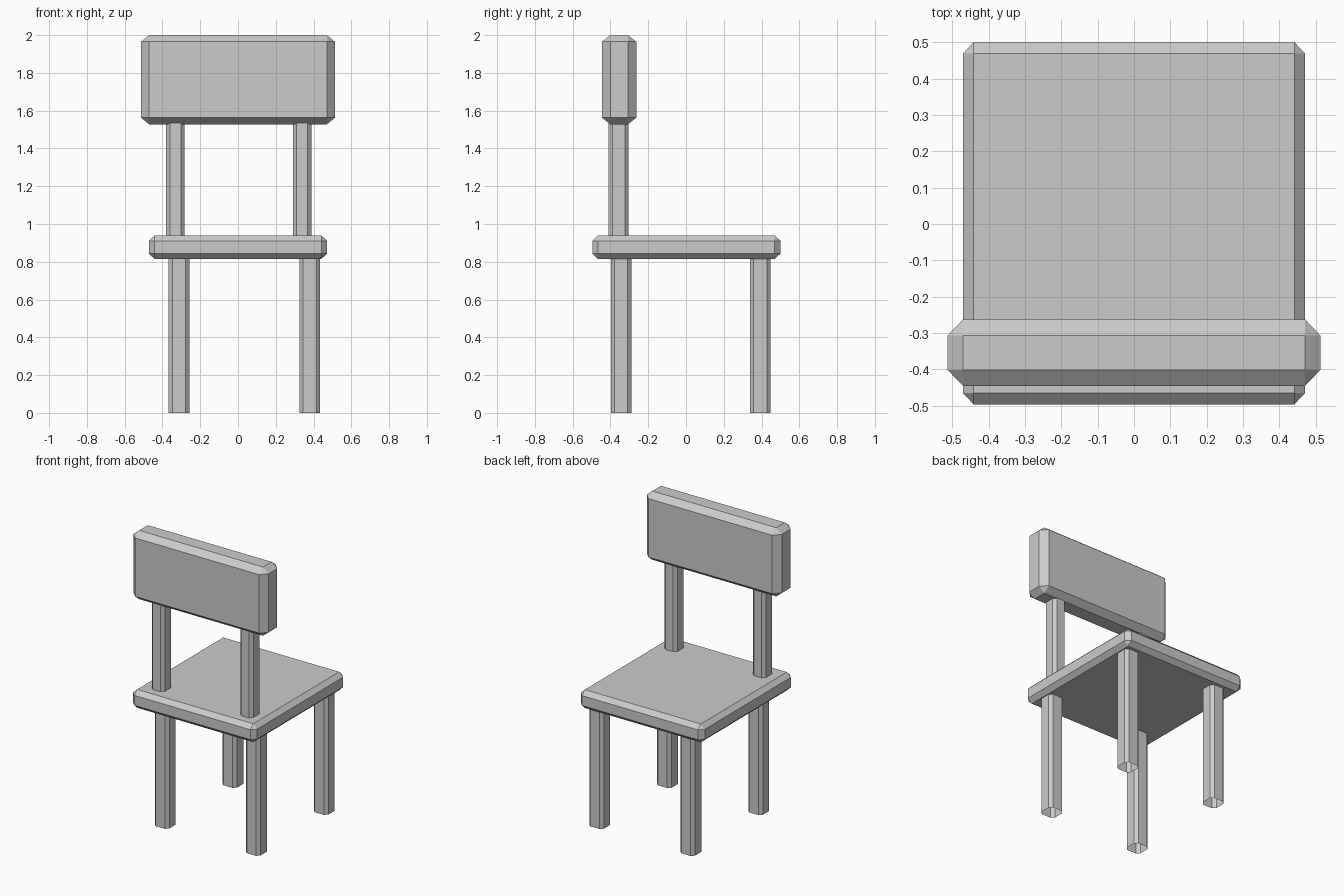
import bpy
import bmesh
from mathutils import Matrix

if "Cube" in bpy.data.objects:
    bpy.data.objects.remove(bpy.data.objects["Cube"])


def finish(bm, name):
    bmesh.ops.recalc_face_normals(bm, faces=bm.faces)
    mesh = bpy.data.meshes.new(name)
    bm.to_mesh(mesh)
    bm.free()
    obj = bpy.data.objects.new(name, mesh)
    bpy.context.collection.objects.link(obj)
    return obj


def chamfered_box(name, lo, hi, inset):
    """Box with flat chamfers; inset is the chamfer width along each axis."""
    bm = bmesh.new()
    bmesh.ops.create_cube(bm, size=1)
    unit = [(h - l) / i for l, h, i in zip(lo, hi, inset)]
    bmesh.ops.scale(bm, vec=unit, verts=bm.verts)
    bmesh.ops.bevel(bm, geom=bm.edges[:], offset=1, segments=1,
                    affect='EDGES', clamp_overlap=False)
    bmesh.ops.scale(bm, vec=inset, verts=bm.verts)
    centre = [(l + h) / 2 for l, h in zip(lo, hi)]
    bmesh.ops.transform(bm, matrix=Matrix.Translation(centre), verts=bm.verts)
    return finish(bm, name)


def post(name, x, y, wx, wy, z0, z1, c=0.02):
    """Open-ended square post with chamfered vertical edges."""
    a, b = wx / 2, wy / 2
    outline = [(a, -b + c), (a, b - c), (a - c, b), (c - a, b),
               (-a, b - c), (-a, c - b), (c - a, -b), (a - c, -b)]
    bm = bmesh.new()
    rings = [[bm.verts.new((x + u, y + v, z)) for u, v in outline]
             for z in (z0, z1)]
    for i in range(8):
        j = (i + 1) % 8
        bm.faces.new((rings[0][i], rings[0][j], rings[1][j], rings[1][i]))
    return finish(bm, name)


# Seat and backrest
chamfered_box("seat", (-0.471, -0.496, 0.814), (0.471, 0.5, 0.94),
              (0.03, 0.031, 0.029))
chamfered_box("backrest", (-0.513, -0.445, 1.528), (0.513, -0.263, 2.0),
              (0.042, 0.044, 0.035))

# Legs and backrest posts
for side, leg_x, post_x in (("left", -0.313, -0.332), ("right", 0.38, 0.34)):
    post("front_leg_" + side, leg_x, -0.343, 0.11, 0.109, 0.0, 0.82)
    post("rear_leg_" + side, leg_x, 0.393, 0.11, 0.109, 0.0, 0.82)
    post("back_post_" + side, post_x, -0.357, 0.098, 0.106, 0.93, 1.54)
